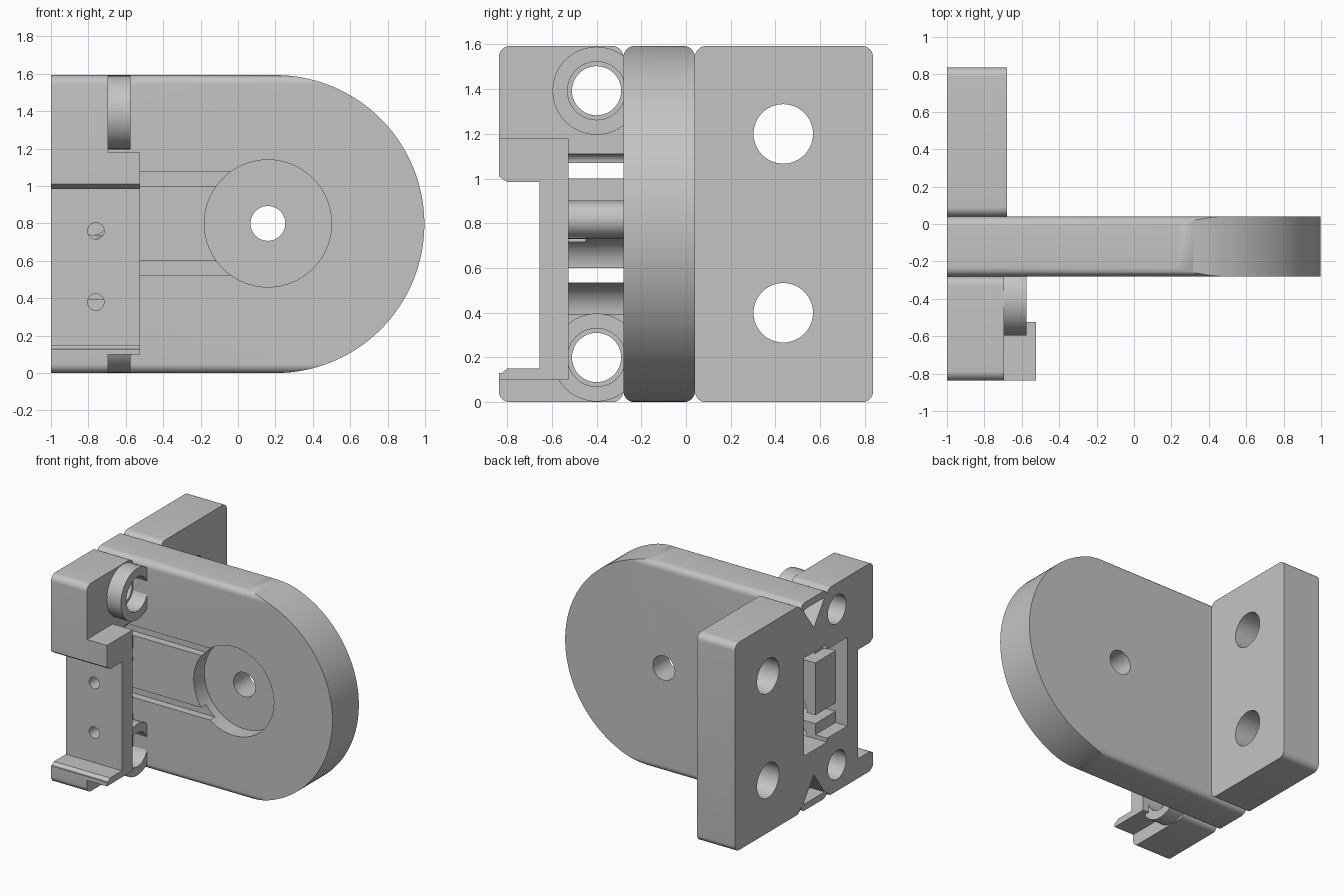
import bpy, bmesh
from math import pi, cos, sin

cube = bpy.data.objects.get("Cube")
if cube:
    bpy.data.objects.remove(cube, do_unlink=True)

grey = bpy.data.materials.new("light grey plastic")
grey.use_nodes = True
colour = (0.55, 0.55, 0.55, 1)
grey.diffuse_color = colour
grey.node_tree.nodes["Principled BSDF"].inputs["Base Color"].default_value = colour

H = 1.593          # overall height
MID = H / 2
FRONT, BACK = -0.28, 0.04   # faces of the main plate


def arc(u, v, r, start=0, end=2 * pi, n=48):
    closed = end - start > 6.28
    count = n if closed else n + 1
    return [(u + r * cos(start + (end - start) * i / n),
             v + r * sin(start + (end - start) * i / n)) for i in range(count)]


def rect(u0, v0, u1, v1):
    return [(u0, v0), (u1, v0), (u1, v1), (u0, v1)]


def rounded(u0, v0, u1, v1, r=0.05):
    corners = [(u1 - r, v1 - r), (u0 + r, v1 - r), (u0 + r, v0 + r), (u1 - r, v0 + r)]
    return [p for k, (u, v) in enumerate(corners)
            for p in arc(u, v, r, k * pi / 2, (k + 1) * pi / 2, 8)]


def prism(name, axis, profile, a, b):
    """Extrude a (y, z) profile along x or an (x, z) profile along y."""
    bm = bmesh.new()
    place = (lambda u, v, t: (t, u, v)) if axis == "x" else (lambda u, v, t: (u, t, v))
    low = [bm.verts.new(place(u, v, a)) for u, v in profile]
    high = [bm.verts.new(place(u, v, b)) for u, v in profile]
    bm.faces.new(low)
    bm.faces.new(high)
    for i in range(len(profile)):
        j = (i + 1) % len(profile)
        bm.faces.new((low[i], low[j], high[j], high[i]))
    bmesh.ops.recalc_face_normals(bm, faces=bm.faces)
    mesh = bpy.data.meshes.new(name)
    bm.to_mesh(mesh)
    bm.free()
    obj = bpy.data.objects.new(name, mesh)
    bpy.context.collection.objects.link(obj)
    mesh.materials.append(grey)
    return obj


def carve(obj, axis, profile, a, b, operation="DIFFERENCE"):
    tool = prism("cutter", axis, profile, a, b)
    mod = obj.modifiers.new("carve", "BOOLEAN")
    mod.operation, mod.solver, mod.object = operation, "EXACT", tool
    bpy.context.view_layer.update()
    result = bpy.data.meshes.new_from_object(
        obj.evaluated_get(bpy.context.evaluated_depsgraph_get()))
    obj.modifiers.clear()
    obj.data = result
    bpy.data.objects.remove(tool, do_unlink=True)


# Main plate: round end, with straight edges softened along its length
outline = arc(0.2, MID, MID, -pi / 2, pi / 2, 64) + [(-1, H), (-1, 0)]
plate = prism("main_plate", "y", outline, -0.5, 0.3)
carve(plate, "x", rounded(FRONT, 0, BACK, H), -1.2, 1.2, "INTERSECT")

# Round pocket, axle hole and the two grooves running to the pocket
carve(plate, "y", arc(0.16, 0.8, 0.34, n=64), -0.5, -0.15)
carve(plate, "y", arc(0.16, 0.8, 0.093), -0.5, 0.3)
for z in (0.525, 1.0):
    carve(plate, "y", rect(-1.1, z, 0, z + 0.075), -0.5, -0.22)

# Hollows in the end of the plate
carve(plate, "x", rect(-0.4, 0.42, 0.0, 1.17), -1.1, -0.8)
for tri in ([(0.01, 1.54), (-0.25, 1.54), (-0.12, 1.36)],
            [(0.01, 0.05), (-0.25, 0.05), (-0.12, 0.23)]):
    carve(plate, "x", tri, -1.1, -0.88)

# Rear mounting flange with two bolt holes
flange = prism("rear_flange", "x", rounded(BACK, 0, 0.837, H), -1, -0.68)
for z in (0.4, 1.2):
    carve(flange, "x", arc(0.435, z, 0.133), -1.2, -0.5)

# Front block and the wider clamp plate, both with the same window
block = prism("front_block", "x", rounded(-0.837, 0, FRONT, H), -1, -0.695)
clamp = prism("clamp_plate", "x", rect(-0.837, 0.1, -0.525, 1.18), -0.695, -0.525)
window = [(-0.9, 0.13), (-0.825, 0.13), (-0.8, 0.15), (-0.655, 0.15),
          (-0.655, 0.985), (-0.8, 0.985), (-0.837, 1.01), (-0.9, 1.01)]
for obj in (block, clamp):
    carve(obj, "x", window, -1.2, -0.4)

# Slots and scooped guides behind the clamp plate
for z0, z1 in ((0.535, 0.6), (1.0, 1.07)):
    carve(block, "x", rect(-0.525, z0, -0.2, z1), -1.2, -0.5)
for z, r in ((0.395, 0.135), (0.6, 0.135), (1.07, 0.04)):
    scoop = arc(-0.695, z, r, pi / 2, pi, 16) + [(-0.6, z), (-0.6, z + r)]
    carve(block, "y", scoop, -0.525, -0.2)
carve(block, "y", rect(-0.78, 0.735, -0.6, 0.9), -0.525, -0.2)
carve(block, "x", rect(-0.525, 0.45, -0.2, 1.13), -1.2, -0.9)
post = prism("guide_post", "y", arc(-0.777, 0.818, 0.082), -0.525, FRONT)

# Small screw holes in the front of the block
for z in (0.38, 0.76):
    carve(block, "y", arc(-0.76, z, 0.044, n=32), -0.75, -0.45)

# Rod holes through the block, each with a ring boss
parts = [plate, flange, block, clamp, post]
for name, z in (("lower_boss", 0.2), ("upper_boss", H - 0.2)):
    carve(block, "x", arc(-0.4, z, 0.11), -1.2, -0.5)
    boss = prism(name, "x", arc(-0.4, z, 0.197), -0.695, -0.575)
    carve(boss, "x", arc(-0.4, z, 0.13), -0.8, -0.4)
    carve(boss, "x", rect(-0.8, -0.2, FRONT, H + 0.2), -0.8, -0.4, "INTERSECT")
    parts.append(boss)

# Smooth the curved walls and keep the edges crisp
bpy.ops.object.select_all(action="DESELECT")
for obj in parts:
    obj.select_set(True)
bpy.context.view_layer.objects.active = plate
bpy.ops.object.shade_smooth_by_angle(angle=pi / 6)
